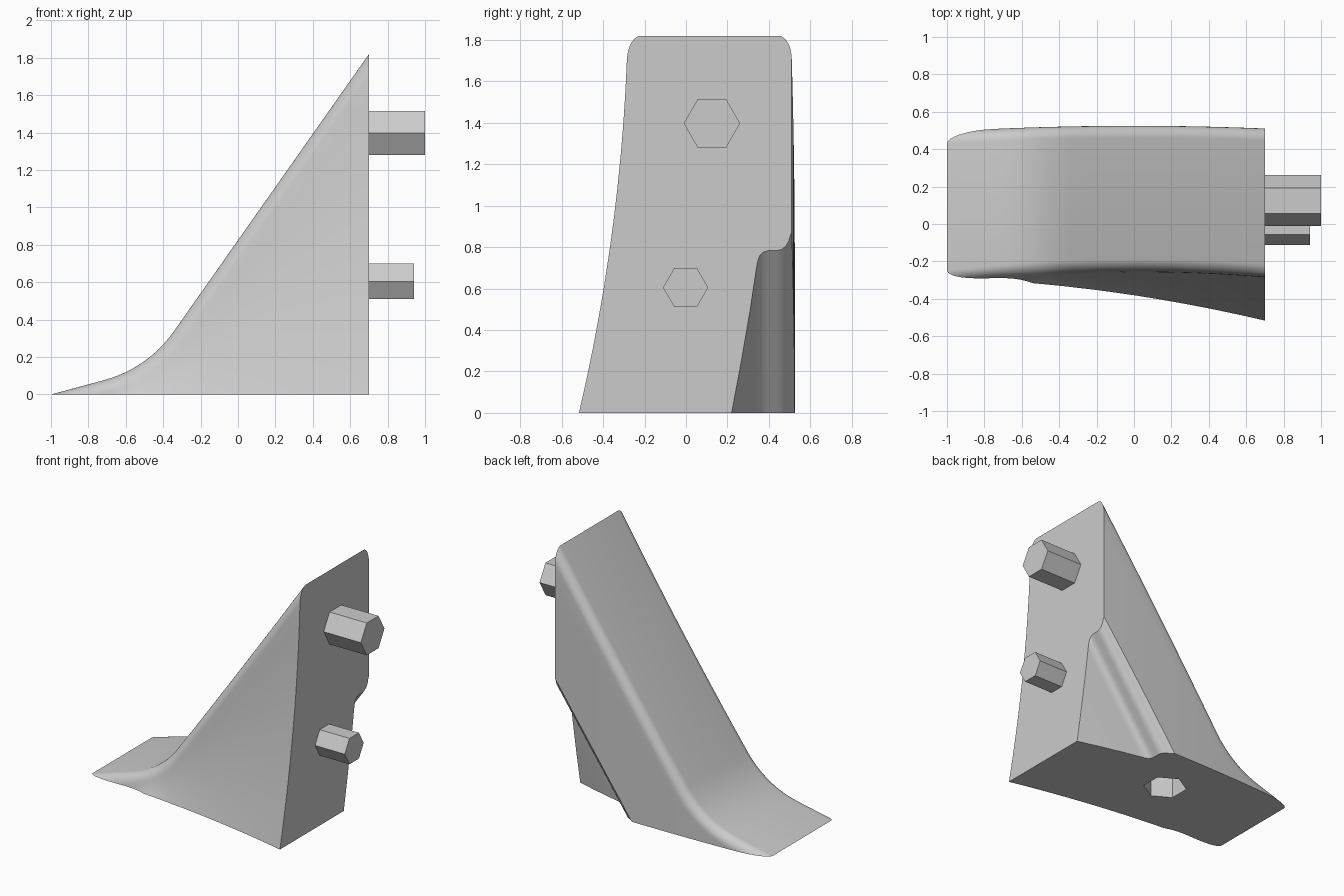
import bpy, bmesh, math

cube = bpy.data.objects.get("Cube")
if cube:
    bpy.data.objects.remove(cube, do_unlink=True)

mat = bpy.data.materials.new("light grey")
mat.use_nodes = True
mat.diffuse_color = (0.6, 0.6, 0.6, 1)
mat.node_tree.nodes["Principled BSDF"].inputs["Base Color"].default_value = (0.6, 0.6, 0.6, 1)

END = 0.7       # x of the flat mounting face
SLOPE = 1.421   # rise of the main ramp
RADIUS = 0.065  # rounding of the ramp edges


def finish(name, bm):
    bmesh.ops.recalc_face_normals(bm, faces=bm.faces)
    mesh = bpy.data.meshes.new(name)
    bm.to_mesh(mesh)
    bm.free()
    mesh.materials.append(mat)
    obj = bpy.data.objects.new(name, mesh)
    bpy.context.collection.objects.link(obj)
    return obj


def hex_prism(name, radius, length, centre, along_x=True):
    turn = (0, math.pi / 2, 0) if along_x else (0, 0, 0)
    bpy.ops.mesh.primitive_cylinder_add(vertices=6, radius=radius, depth=length,
                                        location=centre, rotation=turn)
    obj = bpy.context.object
    obj.name = name
    obj.data.materials.append(mat)
    return obj


# Ramp line: shallow toe, curved blend, straight climb
def toe(x):
    return 0.27 * (x + 1)


def climb(x):
    return 0.825 + SLOPE * x


a, c = -0.72, -0.34
b = (0.825 - 0.27) / (0.27 - SLOPE)
ramp = [(x, toe(x), 0.27) for x in (-1.05, -0.97, -0.9, -0.81)]
for i in range(13):
    t = i / 12
    x = (1 - t) ** 2 * a + 2 * t * (1 - t) * b + t * t * c
    z = (1 - t) ** 2 * toe(a) + 2 * t * (1 - t) * toe(b) + t * t * climb(c)
    dx = (1 - t) * (b - a) + t * (c - b)
    dz = (1 - t) * (toe(b) - toe(a)) + t * (climb(c) - climb(b))
    ramp.append((x, z, dz / dx))
for i in range(1, 15):
    x = c + (END - c) * i / 14
    ramp.append((x, climb(x), SLOPE))


# Cross-section: flared front side, rounded edges, bowed back side
def section(x, h, slope):
    e = RADIUS * math.hypot(1, slope)
    flare = 0.235 * max(0, (x + 0.85) / 1.55)
    back = 0.525 - 0.03 * x * x

    def front(t):
        u = max(0, t) / max(h, 0.15)
        return -0.252 - 0.06 * x * x - flare * (0.2 * u + 0.8 * u * u)

    bottom = -0.15
    depths = [e + (h - bottom - e) * i / 12 for i in range(12, 0, -1)]
    pts = [(front(t), h - t) for t in depths]
    arc = [math.pi / 2 * i / 8 for i in range(9)]
    for q in arc:
        t = e * (1 - math.sin(q))
        pts.append((front(t) + RADIUS * (1 - math.cos(q)), h - t))
    for q in reversed(arc):
        pts.append((back - RADIUS * (1 - math.cos(q)), h - e * (1 - math.sin(q))))
    pts += [(back, h - t) for t in reversed(depths)]
    return [(x, y, z) for y, z in pts]


bm = bmesh.new()
rings = [[bm.verts.new(p) for p in section(*s)] for s in ramp]
n = len(rings[0])
for r0, r1 in zip(rings, rings[1:]):
    for i in range(n):
        j = (i + 1) % n
        bm.faces.new((r0[i], r0[j], r1[j], r1[i]))
bm.faces.new(rings[0])
bm.faces.new(rings[-1])

# Flat base
geom = bm.verts[:] + bm.edges[:] + bm.faces[:]
bmesh.ops.bisect_plane(bm, geom=geom, dist=1e-5, plane_co=(0, 0, 0),
                       plane_no=(0, 0, -1), clear_outer=True)
bmesh.ops.holes_fill(bm, edges=[e for e in bm.edges if e.is_boundary], sides=0)
body = finish("wedge_body", bm)

# Sloping channel cut out of the lower back corner
profile = [(0.17, -0.25), (0.22, 0), (0.267, 0.25), (0.31, 0.5), (0.337, 0.68),
           (0.345, 0.73), (0.355, 0.758), (0.372, 0.776), (0.395, 0.783),
           (0.435, 0.783), (0.46, 0.788), (0.482, 0.805), (0.496, 0.83),
           (0.504, 0.86), (0.53, 0.9), (0.8, 0.9), (0.8, -0.25)]
bm = bmesh.new()
ends = [[bm.verts.new((END + s, y, z + SLOPE * s)) for y, z in profile] for s in (0.1, -1.0)]
for i in range(len(profile)):
    j = (i + 1) % len(profile)
    bm.faces.new((ends[0][i], ends[0][j], ends[1][j], ends[1][i]))
for ring in ends:
    bm.faces.new(ring)
channel = finish("channel_cutter", bm)

# Hexagonal socket in the base
socket = hex_prism("socket_cutter", 0.15, 0.6, (-0.18, 0.12, 0), along_x=False)

for cutter in (channel, socket):
    cutter.hide_render = True
    mod = body.modifiers.new("cut", "BOOLEAN")
    mod.operation = "DIFFERENCE"
    mod.solver = "EXACT"
    mod.object = cutter
    bpy.context.view_layer.objects.active = body
    bpy.ops.object.modifier_apply(modifier=mod.name)
    bpy.data.objects.remove(cutter, do_unlink=True)

bpy.ops.object.select_all(action="DESELECT")
body.select_set(True)
bpy.context.view_layer.objects.active = body
bpy.ops.object.shade_smooth_by_angle(angle=math.radians(30))

# Hexagonal mounting pegs
for name, radius, tip, y, z in (("upper_peg", 0.136, 1.0, 0.125, 1.397),
                                ("lower_peg", 0.109, 0.94, -0.002, 0.605)):
    root = END - 0.01
    hex_prism(name, radius, tip - root, ((tip + root) / 2, y, z))
